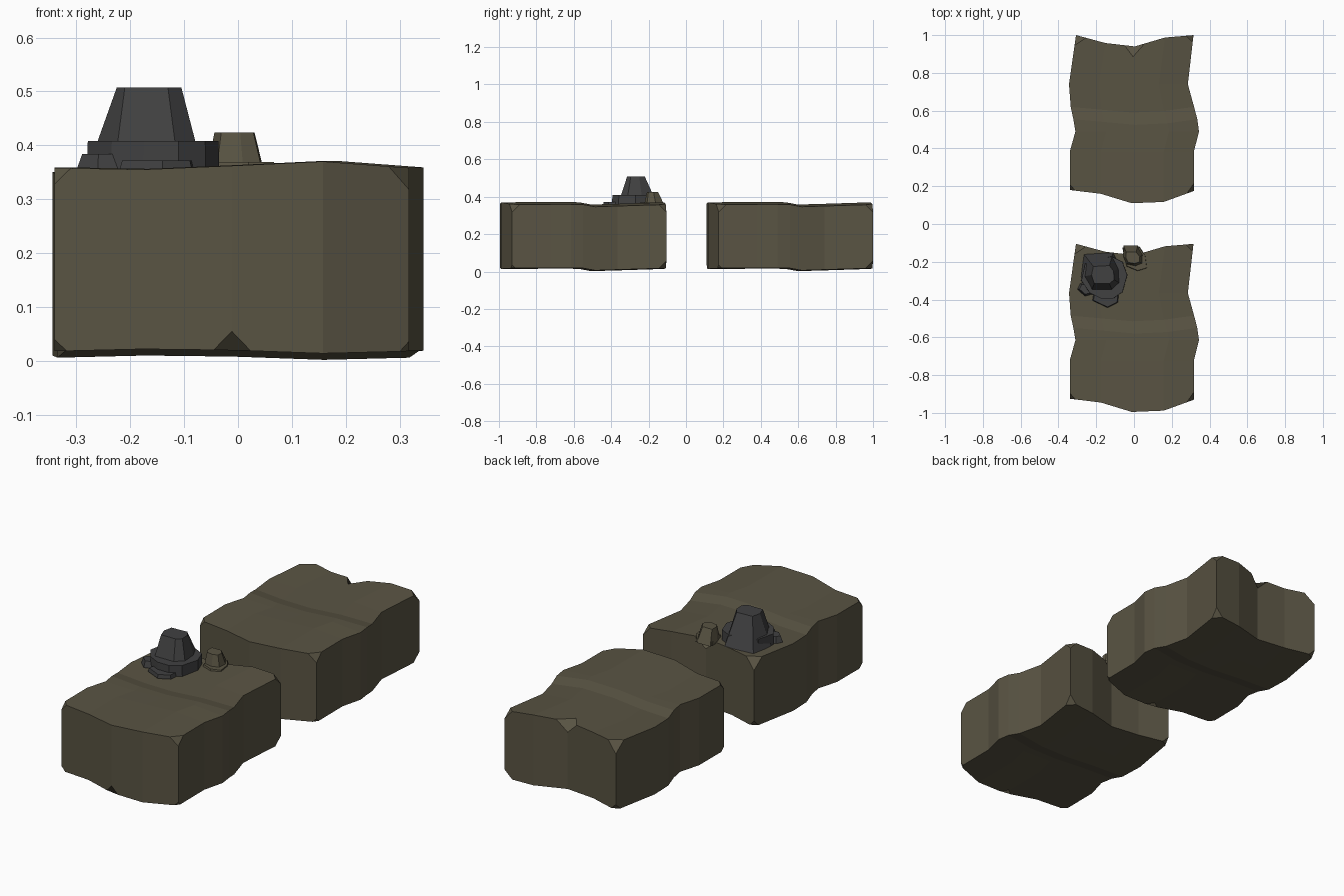
import bpy, bmesh

if "Cube" in bpy.data.objects:
    bpy.data.objects.remove(bpy.data.objects["Cube"])


def material(name, rgb):
    m = bpy.data.materials.new(name)
    m.diffuse_color = (*rgb, 1.0)
    m.use_nodes = True
    m.node_tree.nodes["Principled BSDF"].inputs["Base Color"].default_value = m.diffuse_color
    return m


STONE = material("olive_brown_stone", (0.100, 0.088, 0.056))
DARK = material("dark_grey_stone", (0.052, 0.052, 0.053))


def finish(bm, name, mat):
    bmesh.ops.recalc_face_normals(bm, faces=bm.faces[:])
    me = bpy.data.meshes.new(name)
    bm.to_mesh(me)
    bm.free()
    me.materials.append(mat)
    ob = bpy.data.objects.new(name, me)
    bpy.context.collection.objects.link(ob)
    return ob


# Weathered slab: wavy grid of rows (front to back) and five columns
FRACS = [0, 0.25, 0.5, 0.757, 1]
TOP = [0.358, 0.355, 0.362, 0.370, 0.358]
BOTTOM = [0.018, 0.022, 0.020, 0.014, 0.018]
FRONT_Y = [0.18, 0.16, 0.11, 0.117, 0.175]
BACK_Y = [1.0, 0.958, 0.94, 0.987, 1.0]
# left x, right x, y, height shift
ROWS = [(-0.34, 0.317, None, 0),
        (-0.34, 0.317, 0.383, 0.001),
        (-0.31, 0.344, 0.49, 0.001),
        (-0.321, 0.335, 0.545, 0.0),
        (-0.335, 0.318, 0.61, -0.012),
        (-0.344, 0.285, 0.74, -0.008),
        (-0.307, 0.315, None, 0)]
SAG = [0.01, -0.005, -0.02, -0.012, 0.01]


def slab(name, shift):
    bm = bmesh.new()
    g = {}
    last = len(ROWS) - 1
    for r, (xl, xr, y, dz) in enumerate(ROWS):
        for c, f in enumerate(FRACS):
            if r == 0:
                yy = FRONT_Y[c]
            elif r == last:
                yy = BACK_Y[c]
            else:
                yy = y + (SAG[c] if r in (3, 4) else 0)
            x = xl + (xr - xl) * f
            g[r, c, 1] = bm.verts.new((x, yy + shift, TOP[c] + dz))
            g[r, c, 0] = bm.verts.new((x, yy + shift, BOTTOM[c] + dz))
    # top and bottom
    for r in range(last):
        for c in range(4):
            for k in (0, 1):
                bm.faces.new([g[r, c, k], g[r, c + 1, k],
                              g[r + 1, c + 1, k], g[r + 1, c, k]])
    # front and back walls
    for r in (0, last):
        for c in range(4):
            bm.faces.new([g[r, c, 0], g[r, c + 1, 0], g[r, c + 1, 1], g[r, c, 1]])
    # left and right walls
    for c in (0, 4):
        for r in range(last):
            bm.faces.new([g[r, c, 0], g[r + 1, c, 0], g[r + 1, c, 1], g[r, c, 1]])
    bmesh.ops.recalc_face_normals(bm, faces=bm.faces[:])
    # chipped corners
    chips = [(g[0, 0, 1], 0.03), (g[0, 4, 1], 0.04),
             (g[last, 0, 1], 0.055), (g[last, 4, 1], 0.04),
             (g[last, 2, 1], 0.055), (g[0, 2, 0], 0.035),
             (g[0, 0, 0], 0.022), (g[0, 4, 0], 0.018),
             (g[last, 0, 0], 0.03), (g[last, 4, 0], 0.04)]
    for v, size in chips:
        bmesh.ops.bevel(bm, geom=[v], offset=size, offset_type='OFFSET',
                        segments=1, profile=0.5, affect='VERTICES')
    return finish(bm, name, STONE)


slab("front_slab", -1.105)
slab("back_slab", 0.0)


# Rocks: lofts between a lower and an upper outline
def loft(name, low, z0, high, z1, mat):
    bm = bmesh.new()
    a = [bm.verts.new((x, y, z0)) for x, y in low]
    b = [bm.verts.new((x, y, z1)) for x, y in high]
    n = len(a)
    for i in range(n):
        j = (i + 1) % n
        bm.faces.new([a[i], a[j], b[j], b[i]])
    bm.faces.new(a[::-1])
    bm.faces.new(b)
    return finish(bm, name, mat)


def shrink(pts, k):
    cx = sum(p[0] for p in pts) / len(pts)
    cy = sum(p[1] for p in pts) / len(pts)
    return [(cx + (x - cx) * k, cy + (y - cy) * k) for x, y in pts]


# dark rock: peak, collar and chunks at its foot
loft("dark_rock_peak",
     [(-0.265, -0.16), (-0.11, -0.15), (-0.07, -0.23), (-0.065, -0.32),
      (-0.11, -0.365), (-0.23, -0.365), (-0.28, -0.28)], 0.353,
     [(-0.215, -0.225), (-0.13, -0.22), (-0.108, -0.25), (-0.105, -0.295),
      (-0.13, -0.315), (-0.21, -0.315), (-0.225, -0.27)], 0.507, DARK)
collar = [(-0.28, -0.30), (-0.235, -0.365), (-0.175, -0.395), (-0.11, -0.395),
          (-0.06, -0.36), (-0.035, -0.27), (-0.06, -0.20), (-0.12, -0.17),
          (-0.26, -0.21)]
loft("dark_rock_collar", collar, 0.353, shrink(collar, 0.99), 0.408, DARK)
foot = [(-0.22, -0.405), (-0.14, -0.443), (-0.085, -0.415),
        (-0.08, -0.35), (-0.21, -0.35)]
loft("dark_rock_foot", foot, 0.353, shrink(foot, 0.93), 0.372, DARK)
chunk = [(-0.30, -0.345), (-0.26, -0.382), (-0.215, -0.37),
         (-0.22, -0.30), (-0.285, -0.315)]
loft("dark_rock_chunk", chunk, 0.353, shrink(chunk, 0.75), 0.384, DARK)

# small stone cone with a flat skirt
cone = [(-0.055, -0.115), (0.02, -0.115), (0.048, -0.16), (0.045, -0.21),
        (0.01, -0.225), (-0.04, -0.215), (-0.058, -0.17)]
loft("small_rock_peak", cone, 0.353,
     [(x * 0.7 - 0.003, -0.18 + (y + 0.172) * 0.55) for x, y in cone],
     0.424, STONE)
skirt = [(-0.062, -0.125), (0.03, -0.12), (0.062, -0.17), (0.07, -0.235),
         (0.02, -0.25), (-0.04, -0.225)]
loft("small_rock_skirt", skirt, 0.353, shrink(skirt, 0.94), 0.369, STONE)
